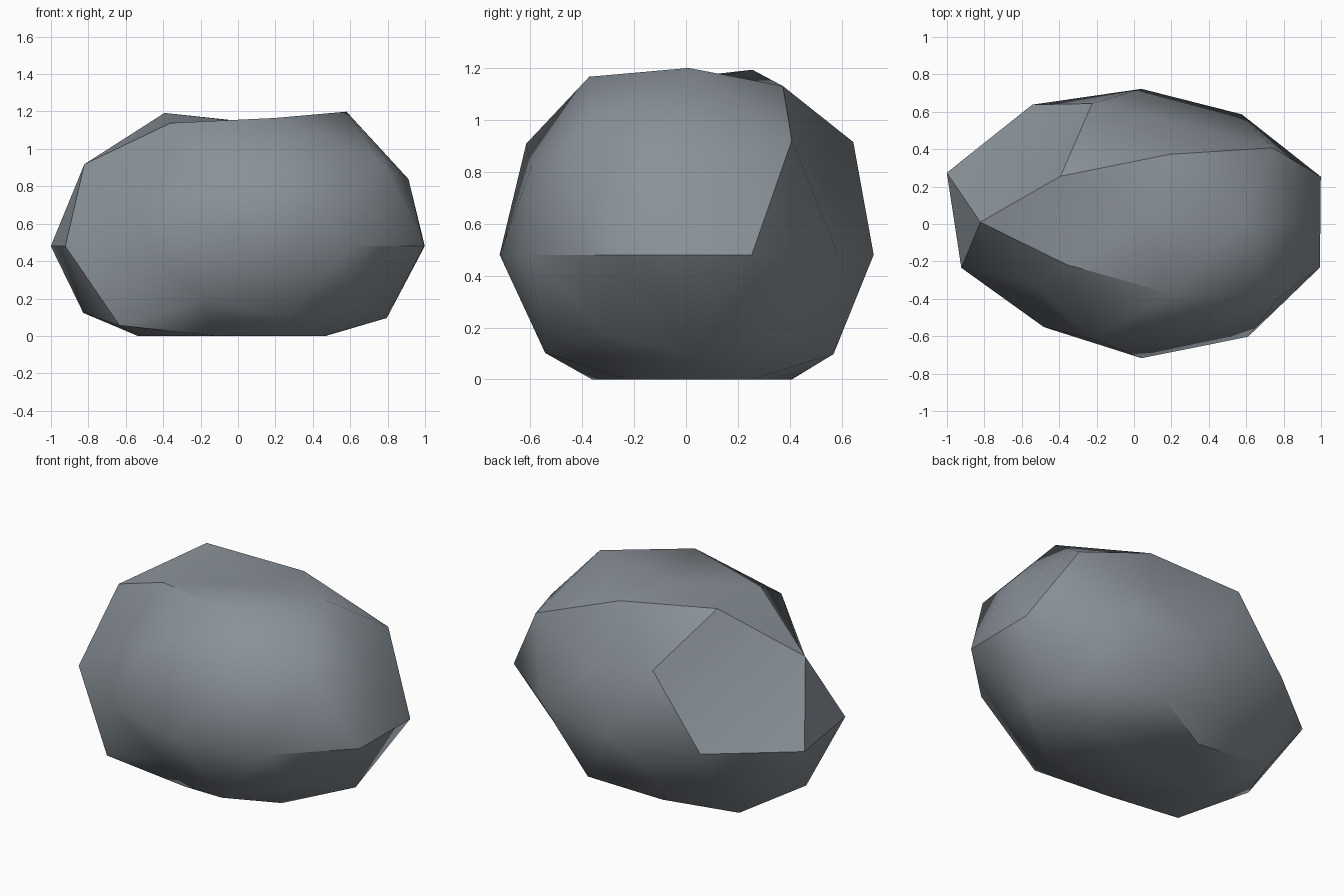
import bpy
import bmesh
import math

cube = bpy.data.objects.get("Cube")
if cube:
    bpy.data.objects.remove(cube, do_unlink=True)

# Radial bulge of each ring of the ball, counter-clockwise from +x
rings = {
    "crown": (0.85, [1.07, 0.967, 1.06, 0.98, 1.02]),
    "shoulder": (0.53, [1.06, 1.045, 1.055, 1.03, 1.1]),
    "upper": (0.45, [1.015, 0.82, 0.86, 0.84, 0.95]),
    "waist": (0.0, [1.05, 0.95, 0.95, 1.035, 1.14,
                    1.055, 0.925, 0.97, 1.01, 1.045]),
    "lower": (-0.45, [0.83, 0.82, 1.01, 0.8, 0.83]),
    "skirt": (-0.53, [0.925, 0.92, 1.03, 1.02, 0.91]),
    "base": (-0.85, [1.05, 1.06, 1.14, 0.99, 1.03]),
}
POLE_BULGE = 0.84
SIZE = (0.96, 0.75, 0.79)
SHIFT = (0.04, 0.01, 0.48)


def angle(v):
    a = math.degrees(math.atan2(v.co.y, v.co.x))
    return round(a, 1) % 360


# Boulder: lumpy stretched ball with a flat underside
bm = bmesh.new()
bmesh.ops.create_icosphere(bm, subdivisions=2, radius=1)
bulge = {v: POLE_BULGE for v in bm.verts}
for height, factors in rings.values():
    ring = [v for v in bm.verts if abs(v.co.z - height) < 0.02]
    for v, f in zip(sorted(ring, key=angle), factors):
        bulge[v] = f
for v, f in bulge.items():
    for i in range(3):
        v.co[i] = v.co[i] * f * SIZE[i] + SHIFT[i]
    v.co.z = max(v.co.z, 0)
bm.normal_update()

mesh = bpy.data.meshes.new("boulder")
bm.to_mesh(mesh)
bm.free()
boulder = bpy.data.objects.new("boulder", mesh)
bpy.context.collection.objects.link(boulder)

# Stone colour
stone = bpy.data.materials.new("grey_stone")
stone.use_nodes = True
colour = (0.25, 0.285, 0.315, 1)
stone.diffuse_color = colour
stone.node_tree.nodes["Principled BSDF"].inputs["Base Color"].default_value = colour
mesh.materials.append(stone)

# Soft shading with creases at strong bends
bpy.ops.object.select_all(action="DESELECT")
boulder.select_set(True)
bpy.context.view_layer.objects.active = boulder
bpy.ops.object.shade_smooth_by_angle(angle=math.radians(36))
